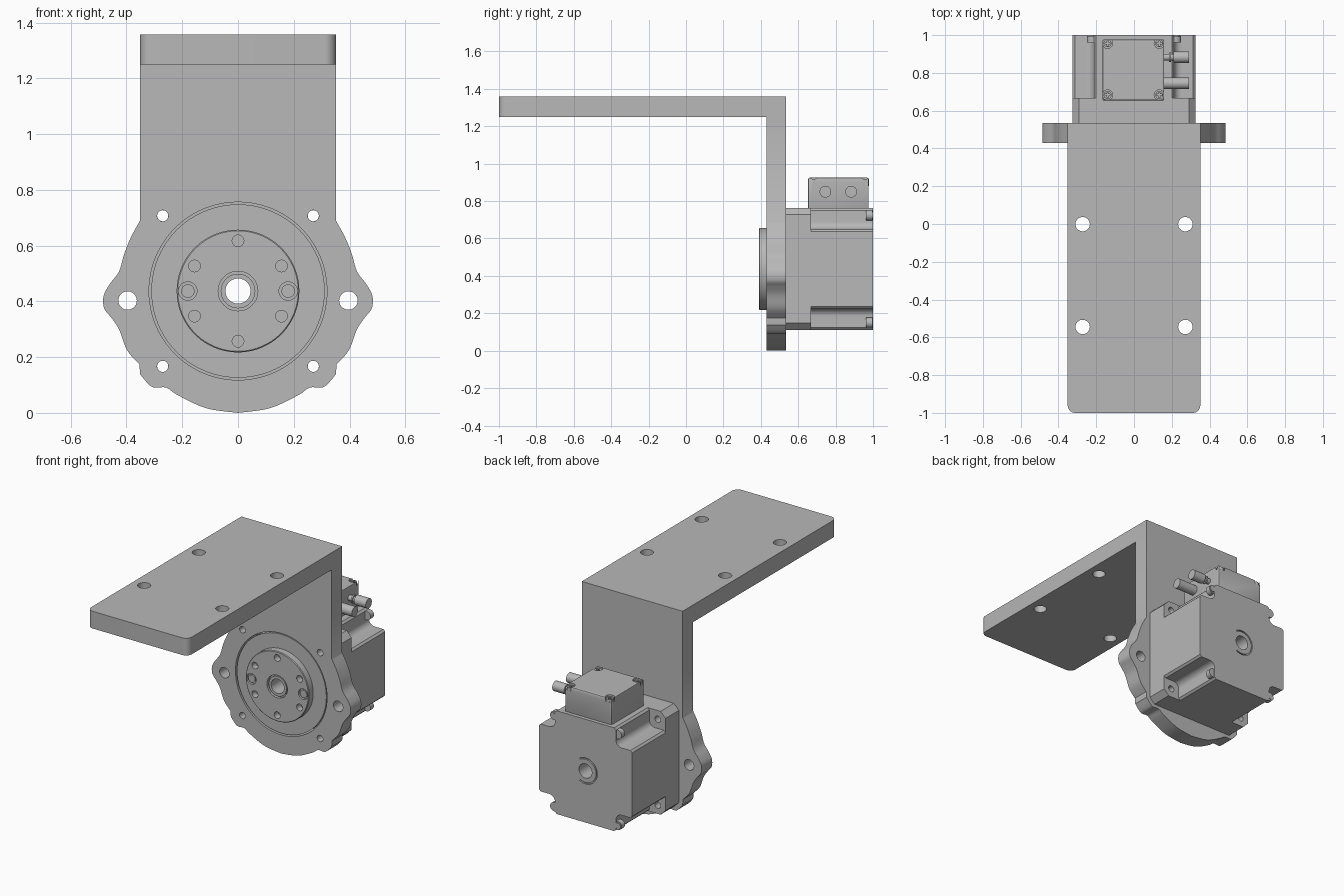
import bpy
import bmesh
from math import sin, cos, pi, radians
from mathutils import Vector

cube = bpy.data.objects.get("Cube")
if cube:
    bpy.data.objects.remove(cube, do_unlink=True)

metal = bpy.data.materials.new("grey metal")
metal.use_nodes = True
metal.diffuse_color = (0.48, 0.48, 0.48, 1)
metal.node_tree.nodes["Principled BSDF"].inputs["Base Color"].default_value = metal.diffuse_color

AXIS_Z = 0.437   # height of the motor shaft
PLACE = {"x": lambda u, v, w: (w, u, v),
         "y": lambda u, v, w: (u, w, v),
         "z": lambda u, v, w: (u, v, w)}


def arc(cx, cy, r, start, end, n):
    """Points on an arc, angles in degrees."""
    return [(cx + r * cos(radians(start + (end - start) * i / n)),
             cy + r * sin(radians(start + (end - start) * i / n))) for i in range(n + 1)]


def circle(cx, cy, r, n=40):
    return arc(cx, cy, r, 0, 360, n)[:-1]


def smooth(points, steps=5):
    """Catmull-Rom curve through the points."""
    p = [Vector(q) for q in [points[0]] + points + [points[-1]]]
    out = []
    for a, b, c, d in zip(p, p[1:], p[2:], p[3:]):
        for i in range(steps):
            t = i / steps
            out.append(tuple(0.5 * (2 * b + (c - a) * t + (2 * a - 5 * b + 4 * c - d) * t * t
                                    + (3 * b - a - 3 * c + d) * t ** 3)))
    return out + [points[-1]]


def prism(name, loops, axis, lo, hi):
    """Extrude closed outlines along an axis from lo to hi."""
    bm = bmesh.new()
    for loop in loops:
        face = bm.faces.new([bm.verts.new(PLACE[axis](u, v, lo)) for u, v in loop])
        grown = bmesh.ops.extrude_face_region(bm, geom=[face])["geom"]
        shift = Vector(PLACE[axis](0, 0, hi - lo))
        bmesh.ops.translate(bm, vec=shift, verts=[g for g in grown if isinstance(g, bmesh.types.BMVert)])
    bmesh.ops.recalc_face_normals(bm, faces=bm.faces)
    mesh = bpy.data.meshes.new(name)
    bm.to_mesh(mesh)
    bm.free()
    mesh.materials.append(metal)
    obj = bpy.data.objects.new(name, mesh)
    bpy.context.collection.objects.link(obj)
    return obj


def apply(obj, mod):
    bpy.context.view_layer.objects.active = obj
    bpy.ops.object.modifier_apply(modifier=mod.name)


def combine(obj, other, operation):
    mod = obj.modifiers.new("boolean", "BOOLEAN")
    mod.operation, mod.solver, mod.object = operation, "EXACT", other
    apply(obj, mod)
    bpy.data.objects.remove(other, do_unlink=True)


def cut(obj, loops, axis, lo, hi):
    combine(obj, prism("cutter", loops, axis, lo, hi), "DIFFERENCE")


def bevel(obj, width, segments=1):
    mod = obj.modifiers.new("bevel", "BEVEL")
    mod.width, mod.segments, mod.limit_method = width, segments, "ANGLE"
    apply(obj, mod)


def corners(dx, dy, cx=0, cy=0):
    return [(cx + sx * dx, cy + sy * dy) for sx in (-1, 1) for sy in (-1, 1)]


# Upright mounting plate with ears, mirrored from its right half
half = smooth([(0.351, 0.69), (0.383, 0.632), (0.408, 0.57), (0.427, 0.507), (0.46, 0.462),
               (0.482, 0.42), (0.48, 0.375), (0.455, 0.342), (0.427, 0.3), (0.398, 0.225),
               (0.354, 0.175)])
half += smooth([(0.351, 0.138), (0.308, 0.093), (0.258, 0.091), (0.215, 0.063),
                (0.115, 0.017), (0, 0)])
half = [(0.351, 1.358)] + half
outline = half + [(-x, z) for x, z in reversed(half[:-1])]
bracket = prism("bracket", [outline], "y", 0.43, 0.535)

# Top shelf with two rounded front corners
shelf = prism("shelf", [[(0.351, 0.535), (-0.351, 0.535)]
                        + arc(-0.311, -0.96, 0.04, 180, 270, 8)
                        + arc(0.311, -0.96, 0.04, 270, 360, 8)], "z", 1.25, 1.358)
combine(bracket, shelf, "UNION")
cut(bracket, [circle(x, y, 0.038) for x, y in corners(0.272, 0.272, 0, -0.273)], "z", 1.2, 1.4)
bolt_spots = corners(0.27, 0.27, 0, AXIS_Z)
cut(bracket, [circle(x, z, 0.02) for x, z in bolt_spots]
    + [circle(s * 0.396, 0.403, 0.033) for s in (-1, 1)]
    + [circle(0, AXIS_Z, 0.319, 96)], "y", 0.4, 0.6)

# Motor face set inside the bracket bore
bore = [circle(0, AXIS_Z, 0.045)]
face = prism("motor_face", [circle(0, AXIS_Z, 0.311, 96)], "y", 0.434, 0.54)
cut(face, bore, "y", 0.3, 0.7)

# Output hub with bolt circle, dowel pins and stepped bore
hub = prism("output_hub", [circle(0, AXIS_Z, 0.22, 96)], "y", 0.39, 0.45)
bevel(hub, 0.004)
ring_holes = [circle(0.18 * cos(a), AXIS_Z + 0.18 * sin(a), 0.021, 24)
              for a in [pi / 6 + k * pi / 3 for k in range(6)]]
cut(hub, ring_holes, "y", 0.35, 0.43)
cut(hub, [circle(s * 0.18, AXIS_Z, 0.033, 32) for s in (-1, 1)], "y", 0.35, 0.405)
cut(hub, [circle(0, AXIS_Z, 0.071)], "y", 0.35, 0.41)
cut(hub, bore, "y", 0.3, 0.6)
prism("dowel_pins", [circle(s * 0.18, AXIS_Z, 0.024, 32) for s in (-1, 1)], "y", 0.393, 0.42)
bush = prism("hub_bush", [circle(0, AXIS_Z, 0.062)], "y", 0.394, 0.42)
cut(bush, bore, "y", 0.3, 0.6)

# Motor flange: chamfered square with bolt holes
W, C = 0.325, 0.29
octagon = [(W, -C), (W, C), (C, W), (-C, W), (-W, C), (-W, -C), (-C, -W), (C, -W)]
flange = prism("motor_flange", [[(x, z + AXIS_Z) for x, z in octagon]], "y", 0.535, 0.667)
cut(flange, bore + [circle(x, z, 0.02, 24) for x, z in bolt_spots], "y", 0.4, 0.8)

# Motor body: square with a rounded hollow along each corner
N, R = 0.212, 0.04
corner = ([(W, N - 0.012), (W - 0.012, N)] + arc(N + R, N + R, R, 270, 180, 8)
          + [(N, W - 0.012), (N - 0.012, W)])
profile = []
for k in range(4):
    a = k * pi / 2
    profile += [(x * cos(a) - z * sin(a), AXIS_Z + x * sin(a) + z * cos(a)) for x, z in corner]
body = prism("motor_body", [profile], "y", 0.667, 1.0)
cut(body, bore, "y", 0.5, 1.2)
groove = arc(0, AXIS_Z, 0.082, 60, 300, 32) + arc(0, AXIS_Z, 0.074, 300, 60, 32)
cut(body, [groove], "y", 0.99, 1.1)

# Rear cover lugs, two of them with screws
prism("cover_lugs", [circle(x, z, 0.028, 24) for x, z in corners(0.221, 0.287, 0, AXIS_Z)],
      "y", 0.962, 0.996)
prism("cover_screws", [circle(s * 0.225, AXIS_Z + s * 0.287, 0.019, 20) for s in (-1, 1)],
      "y", 0.99, 1.0)

# Connector box with recessed corner screws
BX, BY, HX, HY = -0.003, 0.815, 0.163, 0.162
box = prism("connector_box", [corners(HX, HY, BX, BY)[i] for i in (0, 1, 3, 2)] and
            [[corners(HX, HY, BX, BY)[i] for i in (0, 1, 3, 2)]], "z", 0.75, 0.925)
bevel(box, 0.008, 2)
screw_spots = corners(0.137, 0.137, BX, 0.82)
cut(box, [circle(x, y, 0.027, 24) for x, y in screw_spots], "z", 0.9, 1.0)
heads = prism("box_screws", [circle(x, y, 0.021, 24) for x, y in screw_spots], "z", 0.88, 0.917)
for angle in (0, 90):
    slots = []
    for x, y in screw_spots:
        a, b = (0.014, 0.004) if angle else (0.004, 0.014)
        slots.append([(x - a, y - b), (x + a, y - b), (x + a, y + b), (x - a, y + b)])
    cut(heads, slots, "z", 0.908, 0.95)

# Two cable stubs out of the box side
prism("cable_neck", [circle(0.883, 0.85, 0.018, 24)], "x", 0.13, 0.22)
prism("cable_collar", [circle(0.883, 0.85, 0.026, 24)], "x", 0.185, 0.195)
prism("cable_a", [circle(0.883, 0.85, 0.031, 32)], "x", 0.21, 0.292)
prism("cable_b", [circle(0.745, 0.85, 0.031, 32)], "x", 0.13, 0.292)

# Smooth curved walls, keep hard edges
bpy.ops.object.select_all(action="DESELECT")
for obj in bpy.context.collection.objects:
    if obj.type == "MESH" and metal.name in obj.data.materials:
        obj.select_set(True)
        bpy.context.view_layer.objects.active = obj
bpy.ops.object.shade_smooth_by_angle(angle=radians(30))
